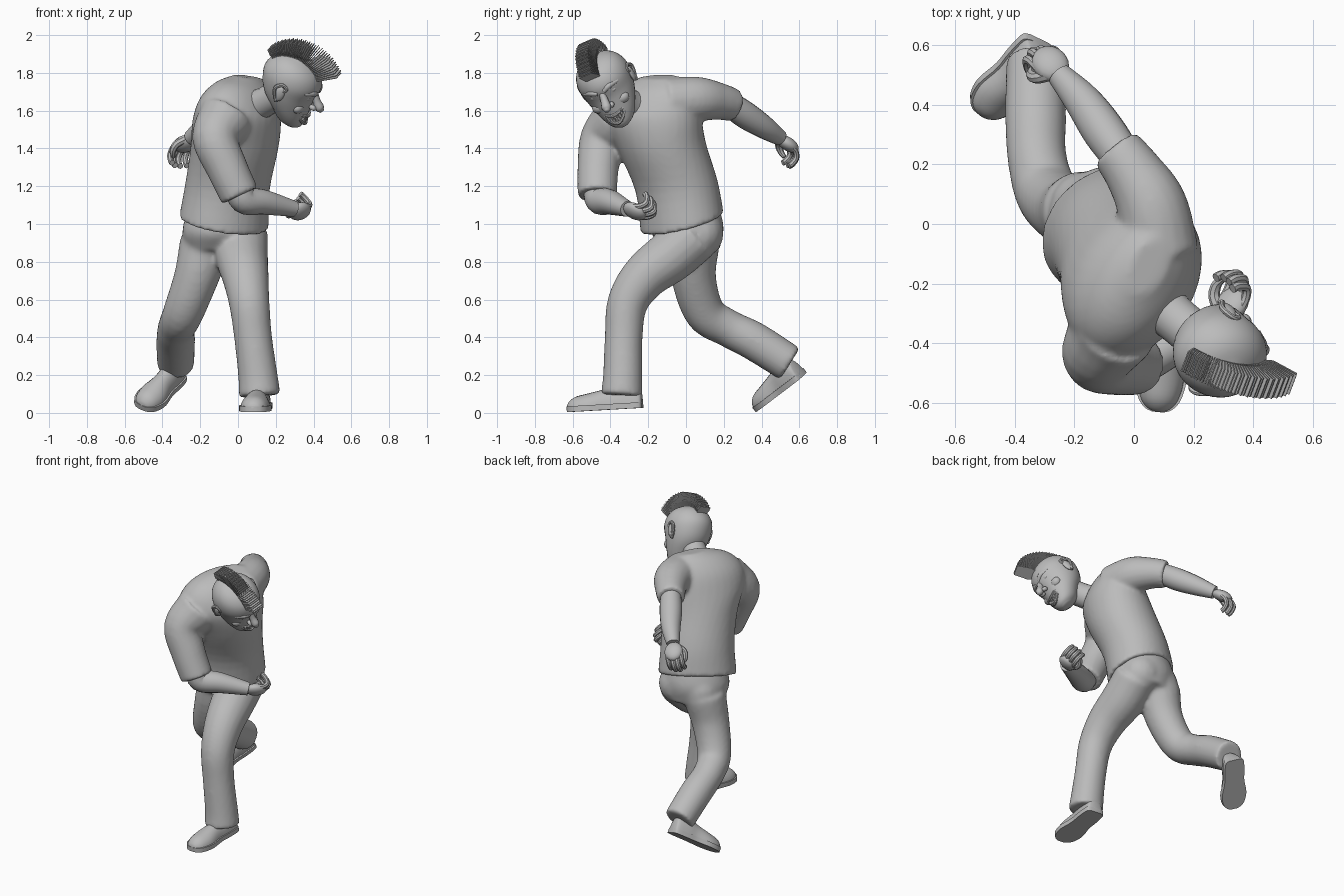
import bpy
import bmesh
from math import sin, cos, pi, radians
from mathutils import Vector, Matrix

cube = bpy.data.objects.get("Cube")
if cube:
    bpy.data.objects.remove(cube, do_unlink=True)

grey = bpy.data.materials.new("plain_grey")
grey.use_nodes = True
grey.diffuse_color = (0.5, 0.5, 0.5, 1)
grey.node_tree.nodes["Principled BSDF"].inputs["Base Color"].default_value = (0.5, 0.5, 0.5, 1)


def finish(bm, name, matrix=None, voxel=None, angle=40, relaxing=6):
    """Turn a bmesh into a smooth object, optionally fusing its pieces."""
    bmesh.ops.recalc_face_normals(bm, faces=bm.faces)
    mesh = bpy.data.meshes.new(name)
    bm.to_mesh(mesh)
    bm.free()
    mesh.materials.append(grey)
    mesh.shade_smooth()
    mesh.set_sharp_from_angle(angle=radians(angle))
    obj = bpy.data.objects.new(name, mesh)
    bpy.context.collection.objects.link(obj)
    if matrix:
        obj.matrix_world = matrix
    if voxel:
        fuse = obj.modifiers.new("fuse", "REMESH")
        fuse.mode = "VOXEL"
        fuse.voxel_size = voxel
        fuse.use_smooth_shade = True
        relax = obj.modifiers.new("relax", "SMOOTH")
        relax.factor = 0.5
        relax.iterations = relaxing
    return obj


def loft(bm, rings):
    """Skin a closed body over rings of equal length."""
    loops = [[bm.verts.new(p) for p in ring] for ring in rings]
    n = len(loops[0])
    for low, high in zip(loops, loops[1:]):
        for i in range(n):
            j = (i + 1) % n
            bm.faces.new((low[i], low[j], high[j], high[i]))
    bm.faces.new(loops[0][::-1])
    bm.faces.new(loops[-1])


def smooth_path(points, steps=5):
    """Catmull-Rom interpolation of points of any dimension."""
    pts = [Vector(p) for p in points]
    pts = [2 * pts[0] - pts[1]] + pts + [2 * pts[-1] - pts[-2]]
    out = []
    for a, b, c, d in zip(pts, pts[1:], pts[2:], pts[3:]):
        for k in range(steps):
            t = k / steps
            out.append(b + (c - a) * (t / 2)
                       + (2 * a - 5 * b + 4 * c - d) * (t * t / 2)
                       + (3 * b - a - 3 * c + d) * (t ** 3 / 2))
    return out + [pts[-2]]


def tube(bm, points, sides=18, steps=5):
    """Round tube through (x, y, z, radius) points."""
    path = smooth_path(points, steps)
    centres = [p.to_3d() for p in path]
    side, rings = None, []
    for i, p in enumerate(path):
        along = (centres[min(i + 1, len(path) - 1)] - centres[max(i - 1, 0)]).normalized()
        side = along.orthogonal() if side is None else side - along * side.dot(along)
        side.normalize()
        other = along.cross(side)
        rings.append([centres[i] + (side * cos(a) + other * sin(a)) * p[3]
                      for a in (2 * pi * k / sides for k in range(sides))])
    loft(bm, rings)


def body(bm, sections, sides=32):
    """Trunk from (x, y, z, yaw, half width, half depth, dip) sections."""
    rings = []
    for x, y, z, yaw, wide, deep, dip in smooth_path(sections, 4):
        a = radians(yaw)
        left = Vector((cos(a), sin(a), 0))
        front = Vector((sin(a), -cos(a), -dip))
        rings.append([Vector((x, y, z)) + left * wide * cos(t) + front * deep * sin(t)
                      for t in (2 * pi * k / sides for k in range(sides))])
    loft(bm, rings)


def ball(bm, centre, size, turn=None, detail=16):
    m = Matrix.Translation(centre) @ (turn or Matrix()) @ Matrix.Diagonal((*size, 1))
    bmesh.ops.create_uvsphere(bm, u_segments=detail, v_segments=detail // 2 + 2, radius=1, matrix=m)


def frame(x, y, z):
    return Matrix((x, y, z)).transposed().to_4x4()


# Shirt: trunk and short sleeves fused together
bm = bmesh.new()
body(bm, [(-.075, -.02, 1.005, 34, .25, .205, .33), (-.055, -.05, 1.2, 40, .235, .205, .18),
          (-.02, -.125, 1.4, 50, .245, .22, .1), (-.005, -.18, 1.55, 58, .28, .212, .1),
          (.01, -.19, 1.65, 60, .265, .18, .2), (.035, -.175, 1.73, 62, .205, .125, .25),
          (.05, -.14, 1.78, 65, .10, .06, .2)])
tube(bm, [(.09, -.10, 1.645, .13), (.06, .06, 1.66, .12), (0, .17, 1.65, .10), (-.06, .25, 1.63, .088)])
tube(bm, [(-.07, -.35, 1.55, .15), (-.12, -.44, 1.45, .122), (-.06, -.465, 1.3, .11), (.01, -.47, 1.15, .105)])
finish(bm, "shirt", voxel=.012, relaxing=9)

# Trousers: pelvis, seat and both legs fused together
bm = bmesh.new()
body(bm, [(-.07, 0, 1.06, 25, .2, .17, .2), (-.08, .01, .96, 22, .22, .185, .1), (-.085, .03, .86, 20, .19, .14, 0)])
ball(bm, (.0, .075, .95), (.135, .125, .13))
ball(bm, (-.15, .06, .93), (.135, .12, .14))
tube(bm, [(.02, .05, .94, .14), (.02, -.08, .83, .14), (.04, -.22, .72, .124), (.06, -.31, .58, .108),
          (.08, -.33, .4, .101), (.105, -.335, .2, .105), (.115, -.34, .09, .112)])
tube(bm, [(-.17, .04, .9, .14), (-.22, .04, .72, .12), (-.29, .10, .53, .108), (-.325, .22, .45, .1),
          (-.33, .36, .38, .103), (-.33, .55, .26, .1)])
finish(bm, "trousers", voxel=.012, relaxing=14)


# Shoes: domed upper over a flat welted sole
def shoe(name, heel, toe, up):
    heel, toe, up = Vector(heel), Vector(toe), Vector(up)
    along = (toe - heel).normalized()
    up = (up - along * up.dot(along)).normalized()
    side = along.cross(up)
    outline = smooth_path([(0, .03, .06), (.04, .055, .1), (.25, .062, .115), (.45, .062, .095),
                           (.7, .078, .075), (.88, .066, .06), (.97, .04, .035), (1, .012, .01)], 4)
    upper, sole = [], []
    for t, wide, tall in outline:
        base = heel.lerp(toe, t)
        turns = [2 * pi * k / 20 for k in range(20)]
        upper.append([base + side * wide * cos(a) + up * tall * max(0, sin(a)) for a in turns])
        sole.append([base + side * (wide + .007) * i + up * h
                     for i, h in ((-1, -.018), (1, -.018), (1, .012), (-1, .012))])
    for part, rings in (("upper", upper), ("sole", sole)):
        bm = bmesh.new()
        loft(bm, rings)
        finish(bm, name + "_" + part)


shoe("left_shoe", (.12, -.23, .045), (.08, -.63, .022), (0, 0, 1))
shoe("right_shoe", (-.315, .61, .21), (-.51, .37, .03), (-.1, -.75, .6))

# Bare forearms
for name, points in (
        ("right_forearm", [(0, -.47, 1.22, .07), (.03, -.46, 1.13, .075), (.14, -.4, 1.115, .066), (.3, -.31, 1.08, .042)]),
        ("left_forearm", [(-.03, .21, 1.65, .065), (-.1, .31, 1.58, .072), (-.17, .41, 1.515, .062), (-.25, .5, 1.455, .042)])):
    bm = bmesh.new()
    tube(bm, points)
    finish(bm, name)


# Hands: palm, four curled fingers and a thumb
def hand(name, wrist, reach, curl, thumb_side, bend):
    w, d, c = Vector(wrist), Vector(reach).normalized(), Vector(curl)
    c = (c - d * c.dot(d)).normalized()
    s = d.cross(c) * thumb_side
    bm = bmesh.new()
    ball(bm, w + d * .055, (.06, .07, .036), frame(s, d, c))
    for i in range(4):
        root = w + s * (.044 - .029 * i)
        length = (.9, 1, .95, .8)[i]
        steps = [(.07, 0), (.12, .012), (.15, .04), (.155 - .03 * bend, .08), (.15 - .05 * bend, .095)]
        tube(bm, [(*(root + d * a * length + c * b), .0155) for a, b in steps], 8, 3)
    tube(bm, [(*(w + d * a + s * b + c * h), r) for a, b, h, r in
              ((.02, .025, 0, .022), (.05, .062, .025, .02), (.085, .062, .05, .017), (.11, .04, .065, .011))], 8, 3)
    finish(bm, name)


hand("right_hand", (.295, -.315, 1.08), (.5, .7, -.2), (-.3, .5, .6), -1, 1)
hand("left_hand", (-.25, .5, 1.45), (-.5, .62, -.42), (-.1, -.3, -.9), 1, .3)

# Head frame: x is its left, -y its face, z its crown
face, crown = Vector((.87, -.13, -.46)).normalized(), Vector((.34, -.48, .81))
crown = (crown - face * crown.dot(face)).normalized()
centre = Vector((.28, -.422, 1.75))
head = Matrix.Translation(centre) @ frame(crown.cross(face), -face, crown)

# Neck
bm = bmesh.new()
tube(bm, [(.05, -.23, 1.6, .1), (.13, -.31, 1.64, .08), (.24, -.40, 1.70, .08)])
finish(bm, "neck")

# Skull and jaw from (height, front, back, half width) levels
bm = bmesh.new()
rings = []
for z, front, back, wide in smooth_path([
        (-.225, .12, .05, .03), (-.2, .145, 0, .068), (-.15, .15, -.05, .1), (-.09, .15, -.115, .125),
        (-.03, .15, -.15, .14), (.04, .16, -.165, .146), (.1, .135, -.14, .128), (.14, .085, -.095, .088),
        (.163, .02, -.03, .025)], 4):
    mid, deep = (front + back) / 2, (front - back) / 2
    rings.append([(wide * cos(t), -mid - deep * sin(t), z) for t in (2 * pi * k / 32 for k in range(32))])
loft(bm, rings)
finish(bm, "head", head, angle=80)

# Nose, with nostrils
bm = bmesh.new()
tube(bm, [(0, -.14, .015, .016), (0, -.165, -.025, .021), (0, -.195, -.055, .025), (0, -.215, -.068, .012)], 12)
for side in (-1, 1):
    ball(bm, (.022 * side, -.165, -.062), (.016, .022, .015), detail=10)
finish(bm, "nose", head, angle=80)

# Eyes, brows, cheeks and ears, mirrored
for side, label in ((1, "left"), (-1, "right")):
    bm = bmesh.new()
    ball(bm, (.055 * side, -.126, .0), (.024, .016, .016))
    finish(bm, label + "_eye", head)
    bm = bmesh.new()
    tube(bm, [(.018 * side, -.153, .02, .012), (.055 * side, -.14, .033, .016), (.1 * side, -.105, .028, .01)], 10)
    finish(bm, label + "_brow", head)
    bm = bmesh.new()
    ball(bm, (.065 * side, -.098, -.075), (.045, .034, .034))
    finish(bm, label + "_cheek", head)
    bm = bmesh.new()
    ball(bm, (.145 * side, .01, -.015), (.014, .028, .045))
    rim = [(.02, -.05), (.008, .0), (-.016, .036), (.01, .052), (.038, .032), (.038, .0), (.012, -.052)]
    tube(bm, [(side * (.143 + max(0, y) / 3), y, z - .01, .01) for y, z in rim], 8)
    finish(bm, label + "_ear", head)

# Grinning mouth: two lips with a row of teeth in each
for label, corner, dip, tooth in (("upper", -.112, -.128, -.008), ("lower", -.114, -.178, .009)):
    bm = bmesh.new()
    tube(bm, [(-.07, -.105, corner, .007), (-.04, -.142, (corner + dip * 2) / 3, .009), (0, -.157, dip, .01),
              (.04, -.142, (corner + dip * 2) / 3, .009), (.07, -.105, corner, .007)], 8)
    finish(bm, label + "_lip", head)
    bm = bmesh.new()
    for i in range(-3, 4):
        x = i * .014
        z = dip + (corner - dip) * abs(x) / .075 + tooth
        m = Matrix.Translation((x, -.152 + 4 * x * x, z)) @ Matrix.Diagonal((.012, .012, .02, 1))
        bmesh.ops.create_cube(bm, size=1, matrix=m)
    finish(bm, label + "_teeth", head)

# Mohawk: a fan of thin blades from brow to nape
bm = bmesh.new()
count = 40
for i in range(count):
    k = i / (count - 1)
    a = radians(38 + 106 * k)
    tip = .28 - .065 * k + .005 * (i % 2)
    out = Vector((0, -cos(a), sin(a)))
    thick = Vector((0, sin(a), cos(a))) * .002
    shape = [(-.025, .13), (.025, .13), (.046, .19), (.038, tip), (-.038, tip), (-.046, .19)]
    loft(bm, [[Vector((x, 0, 0)) + out * r + thick * s for x, r in shape] for s in (-1, 1)])
finish(bm, "mohawk", head, angle=20)
